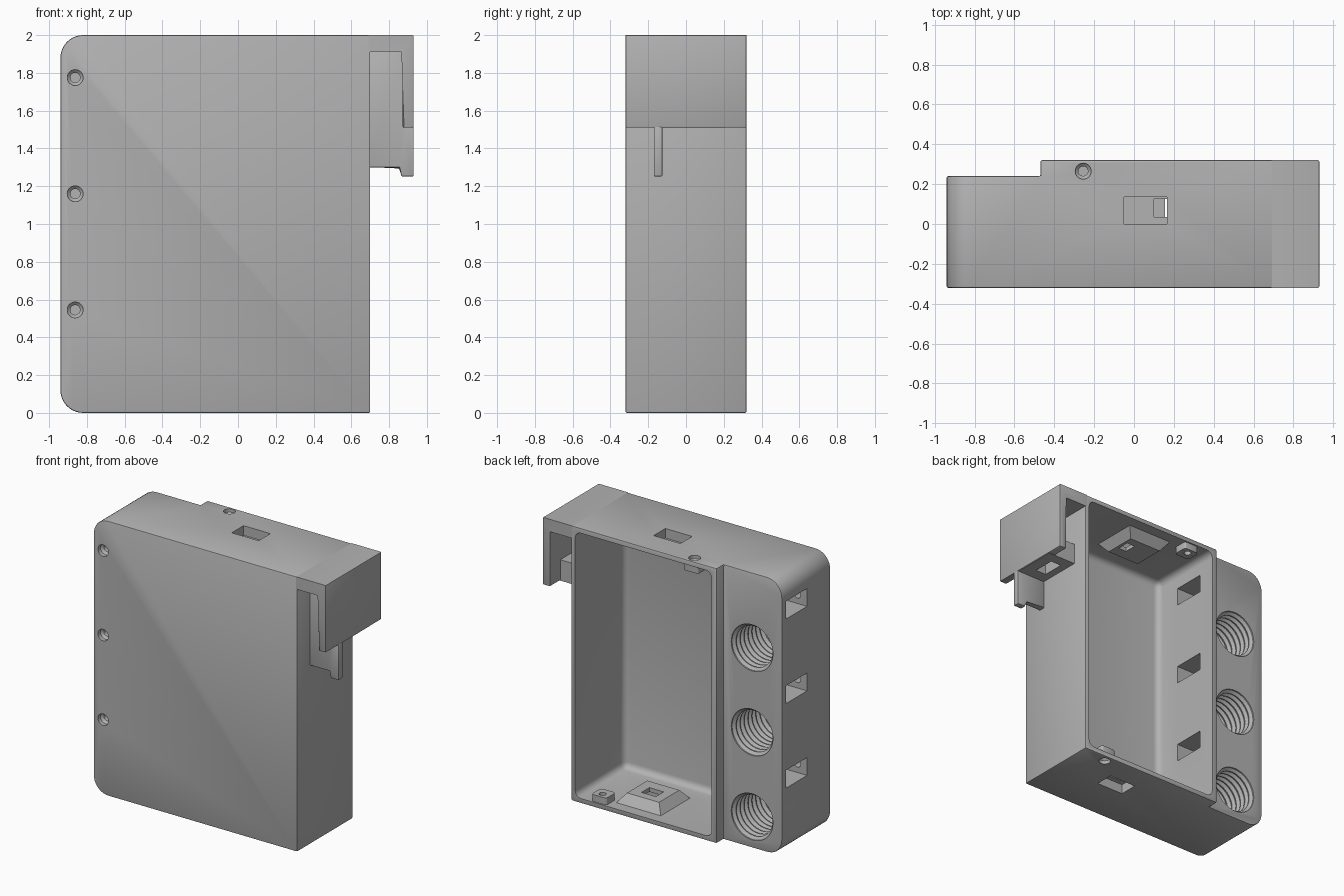
import bpy, bmesh, math
from mathutils import Matrix, Vector

cube = bpy.data.objects.get("Cube")
if cube:
    bpy.data.objects.remove(cube, do_unlink=True)

grey = bpy.data.materials.new("plain grey")
grey.use_nodes = True
COLOR = (0.45, 0.45, 0.45, 1)
grey.diffuse_color = COLOR
grey.node_tree.nodes["Principled BSDF"].inputs["Base Color"].default_value = COLOR


def finish(name, bm):
    bmesh.ops.recalc_face_normals(bm, faces=bm.faces)
    mesh = bpy.data.meshes.new(name)
    bm.to_mesh(mesh)
    bm.free()
    mesh.materials.append(grey)
    ob = bpy.data.objects.new(name, mesh)
    bpy.context.collection.objects.link(ob)
    return ob


def activate(ob):
    bpy.ops.object.select_all(action='DESELECT')
    ob.select_set(True)
    bpy.context.view_layer.objects.active = ob


def bevel_edges(bm, width, segments, rule):
    edges = [e for e in bm.edges if rule(e)]
    bmesh.ops.bevel(bm, geom=edges, offset=width, segments=segments,
                    profile=0.5, affect='EDGES')


def along(e, axis):
    d = (e.verts[1].co - e.verts[0].co).normalized()
    return abs(d[axis]) > 0.99


def box_bm(x, y, z):
    bm = bmesh.new()
    bmesh.ops.create_cube(bm, size=1)
    for v in bm.verts:
        v.co = Vector([r[0] if c < 0 else r[1] for c, r in zip(v.co, (x, y, z))])
    return bm


def box(name, x, y, z, bevel=0):
    bm = box_bm(x, y, z)
    if bevel:
        bevel_edges(bm, bevel, 2, lambda e: True)
    return finish(name, bm)


def prism(points, depth, axis_matrix):
    """Extrude a flat outline along its local z, then orient it."""
    bm = bmesh.new()
    face = bm.faces.new([bm.verts.new((a, b, 0)) for a, b in points])
    ext = bmesh.ops.extrude_face_region(bm, geom=[face])
    bmesh.ops.translate(bm, vec=(0, 0, depth),
                        verts=[v for v in ext['geom'] if isinstance(v, bmesh.types.BMVert)])
    bm.transform(axis_matrix)
    return bm


def lathe(name, profile, matrix, steps=32):
    """Spin (radius, height) points into a closed solid."""
    bm = bmesh.new()
    rings = [[bm.verts.new((r * math.cos(math.tau * i / steps),
                            r * math.sin(math.tau * i / steps), h))
              for i in range(steps)] for r, h in profile]
    for a, b in zip(rings, rings[1:]):
        for i in range(steps):
            j = (i + 1) % steps
            bm.faces.new((a[i], a[j], b[j], b[i]))
    bm.faces.new(rings[0])
    bm.faces.new(rings[-1])
    bm.transform(matrix)
    return finish(name, bm)


def boolean(target, tools, operation='DIFFERENCE'):
    activate(target)
    for tool in tools:
        mod = target.modifiers.new("cut", 'BOOLEAN')
        mod.operation = operation
        mod.solver = 'EXACT'
        mod.object = tool
        bpy.ops.object.modifier_apply(modifier=mod.name)
        bpy.data.objects.remove(tool, do_unlink=True)


def move(x, y, z):
    return Matrix.Translation((x, y, z))


TO_BACK = Matrix.Rotation(-math.pi / 2, 4, 'X')   # local z becomes +y
LEVELS = (0.545, 1.16, 1.775)

# Case: stepped plan outline raised to full height, round outer corners
outline = [(-0.94, -0.32), (0.70, -0.32), (0.70, 0.32), (-0.47, 0.32),
           (-0.47, 0.24), (-0.94, 0.24)]
bm = prism(outline, 2, Matrix())
bevel_edges(bm, 0.12, 10, lambda e: along(e, 1) and all(v.co.x < -0.9 for v in e.verts))
bevel_edges(bm, 0.008, 2, lambda e: e.calc_face_angle(0) > 0.5)
case = finish("case", bm)

# Main compartment, open at the back
bm = box_bm((-0.43, 0.668), (-0.25, 0.5), (0.035, 1.965))
bevel_edges(bm, 0.045, 4, lambda e: along(e, 1) or all(v.co.y < 0 for v in e.verts))
boolean(case, [finish("compartment_cutter", bm)])

# Bosses behind the end windows and the screw lugs near the rim
bosses = []
for sign, window_x, lug_x in ((1, 0.058, -0.255), (-1, 0.215, 0.485)):
    end = 1 + sign

    def span(a, b):
        return tuple(sorted((end - sign * a, end - sign * b)))

    boss = box_bm((window_x - 0.19, window_x + 0.19), (-0.11, 0.25), span(0.02, 0.10))
    for v in boss.verts:
        if abs(v.co.z - end) > 0.05:
            v.co.x = window_x + (v.co.x - window_x) * 0.68
            v.co.y = 0.07 + (v.co.y - 0.07) * 0.65
    lug = box_bm((lug_x - 0.06, lug_x + 0.06), (0.20, 0.31), span(0.02, 0.085))
    bevel_edges(lug, 0.02, 3, lambda e: along(e, 2))
    bosses += [finish("window_boss", boss), finish("screw_lug", lug)]
boolean(case, bosses, 'UNION')

# End windows with narrow inner slots, and lug screw holes
cutters = []
for sign, window_x, lug_x, slot in ((1, 0.058, -0.255, (0.10, 0.165)),
                                    (-1, 0.215, 0.485, (0.155, 0.27))):
    end = 1 + sign
    near = tuple(sorted((end + sign * 0.1, end - sign * 0.07)))
    deep = tuple(sorted((end - sign * 0.05, end - sign * 0.2)))
    cutters.append(box("window_cutter", (window_x - 0.108, window_x + 0.108),
                       (0.0, 0.135), near))
    cutters.append(box("slot_cutter", slot, (0.035, 0.125), deep))
    cutters.append(lathe("lug_hole_cutter",
                         [(0.04, 0.1), (0.04, -0.025), (0.024, -0.04), (0.024, -0.15)],
                         move(lug_x, 0.265, end) @ Matrix.Diagonal((1, 1, sign, 1)), 24))

# Side slots and the front screw holes that meet them
for z in LEVELS:
    cutters.append(box("side_slot_cutter", (-1.1, -0.3), (-0.05, 0.19), (z - 0.065, z + 0.065)))
    cutters.append(lathe("screw_hole_cutter",
                         [(0.042, -0.1), (0.042, 0.03), (0.026, 0.045), (0.026, 0.3)],
                         move(-0.862, -0.32, z) @ TO_BACK, 24))

# Threaded sockets in the back
pitch, ridges = 0.045, 10
thread = [(0.168, 0.1), (0.168, -0.01)]
for i in range(ridges):
    h = -0.01 - i * pitch
    thread += [(0.148, h - pitch * 0.35), (0.148, h - pitch * 0.5), (0.168, h - pitch * 0.85),
               (0.168, h - pitch)]
for z in LEVELS:
    cutters.append(lathe("socket_cutter", thread, move(-0.70, 0.24, z - 0.32) @ TO_BACK, 40))
boolean(case, cutters)

# Hooked arm: top bar and outer plate as one bent profile
bent = [(0.69, 2), (0.93, 2), (0.93, 1.51), (0.872, 1.51), (0.872, 1.91), (0.69, 1.91)]
bm = prism(bent, 0.64, move(0, 0.32, 0) @ Matrix.Rotation(math.pi / 2, 4, 'X'))
bevel_edges(bm, 0.007, 2, lambda e: e.calc_face_angle(0) > 0.5
            and all(v.co.x > 0.7 for v in e.verts))
arm = finish("hook_arm", bm)

# Shelf between case and outer plate, with a slot through it
shelf = box("arm_shelf", (0.69, 0.925), (-0.15, 0.2), (1.508, 1.66))
boolean(shelf, [box("shelf_slot_cutter", (0.755, 0.84), (-0.04, 0.12), (1.4, 1.8))])

# Thin latch tab with a small foot
tab_outline = [(0.69, 1.92), (0.69, 1.30), (0.855, 1.30), (0.865, 1.252),
               (0.93, 1.252), (0.93, 1.515), (0.90, 1.515), (0.90, 1.92)]
bm = prism(tab_outline, 0.045, move(0, -0.125, 0) @ Matrix.Rotation(math.pi / 2, 4, 'X'))
bevel_edges(bm, 0.006, 2, lambda e: e.calc_face_angle(0) > 0.5)
tab = finish("latch_tab", bm)

# Smooth the rounded parts, keep the hard edges
for ob in (case, arm, shelf, tab):
    activate(ob)
    bpy.ops.object.shade_smooth_by_angle(angle=math.radians(30))
